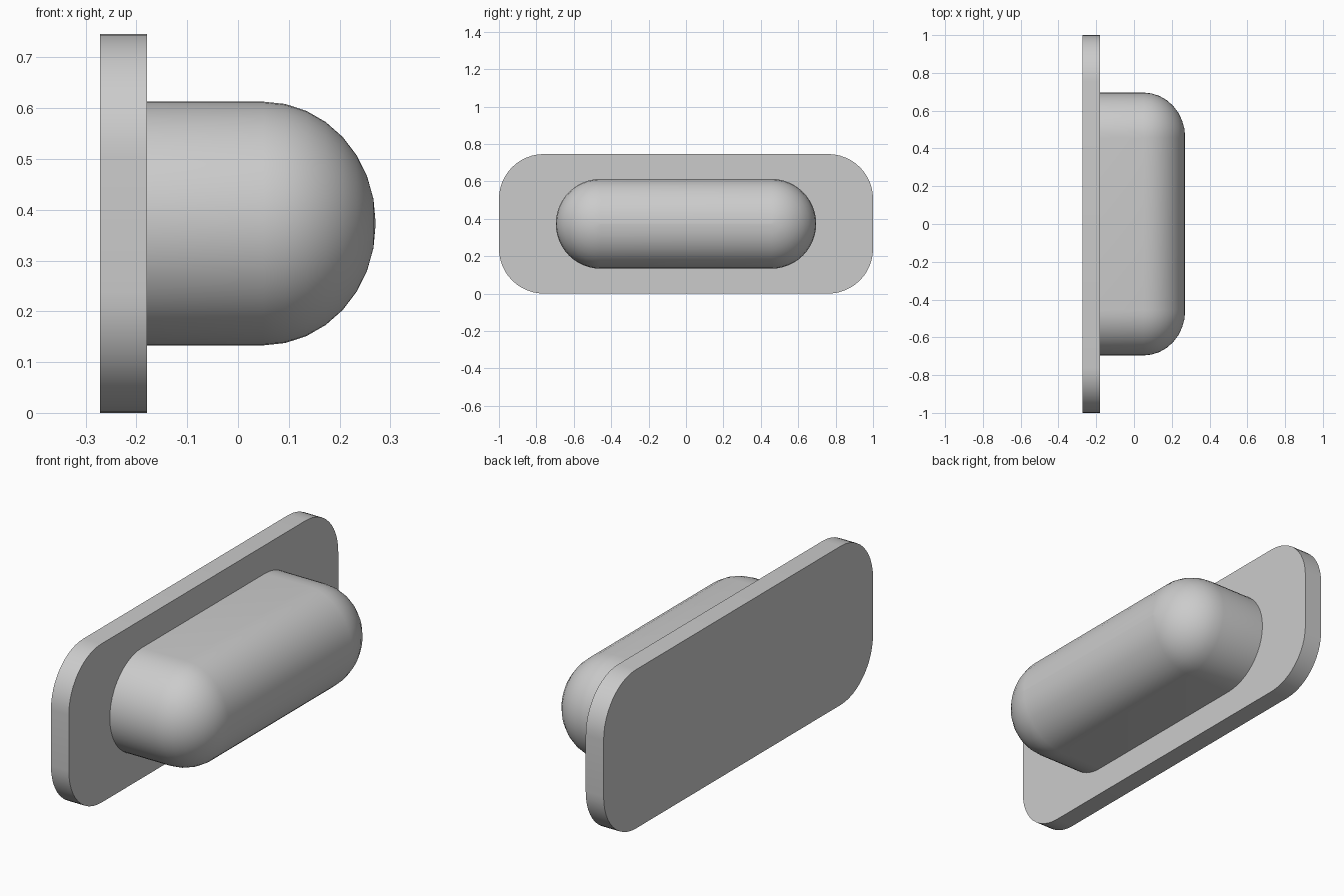
import bpy, bmesh, math

if "Cube" in bpy.data.objects:
    bpy.data.objects.remove(bpy.data.objects["Cube"], do_unlink=True)

# Single grey finish
grey = bpy.data.materials.new("light_grey")
grey.use_nodes = True
colour = (0.6, 0.6, 0.6, 1)
grey.diffuse_color = colour
grey.node_tree.nodes["Principled BSDF"].inputs["Base Color"].default_value = colour

MID_Z = 0.373


def rounded_loop(bm, x, half_y, half_z, radius, steps):
    """Ring of vertices around a rounded rectangle facing +x."""
    ring = []
    for corner, (sy, sz) in enumerate([(1, 1), (-1, 1), (-1, -1), (1, -1)]):
        for i in range(steps + 1):
            a = math.pi / 2 * (corner + i / steps)
            y = sy * (half_y - radius) + radius * math.cos(a)
            z = sz * (half_z - radius) + radius * math.sin(a)
            ring.append(bm.verts.new((x, y, MID_Z + z)))
    return ring


def loft(name, sections, steps):
    """Skin a solid through rounded sections (x, half_y, half_z, radius)."""
    bm = bmesh.new()
    rings = [rounded_loop(bm, *s, steps) for s in sections]
    for a, b in zip(rings, rings[1:]):
        for i in range(len(a)):
            j = (i + 1) % len(a)
            bm.faces.new((a[i], a[j], b[j], b[i]))
    bm.faces.new(rings[0])
    bm.faces.new(rings[-1])
    bmesh.ops.remove_doubles(bm, verts=bm.verts, dist=0.0005)
    bmesh.ops.recalc_face_normals(bm, faces=bm.faces)
    mesh = bpy.data.meshes.new(name)
    bm.to_mesh(mesh)
    bm.free()
    mesh.materials.append(grey)
    obj = bpy.data.objects.new(name, mesh)
    bpy.context.collection.objects.link(obj)
    bpy.ops.object.select_all(action="DESELECT")
    obj.select_set(True)
    bpy.context.view_layer.objects.active = obj
    bpy.ops.object.shade_smooth_by_angle(angle=math.radians(35))


# Flat mounting plate
plate = (1.0, MID_Z, 0.24)
loft("mounting_plate", [(-0.272, *plate), (-0.179, *plate)], 12)

# Stadium-shaped body with a fully rounded front
HALF_Y, HALF_Z = 0.696, 0.24
START, DEPTH, ROUNDS = 0.05, 0.221, 8
sections = [(-0.179, HALF_Y, HALF_Z, HALF_Z)]
for i in range(ROUNDS + 1):
    t = math.pi / 2 * i / ROUNDS
    inset = (HALF_Z - 0.002) * (1 - math.cos(t))
    sections.append((START + DEPTH * math.sin(t), HALF_Y - inset,
                     HALF_Z - inset, HALF_Z - inset))
loft("rounded_body", sections, 12)
